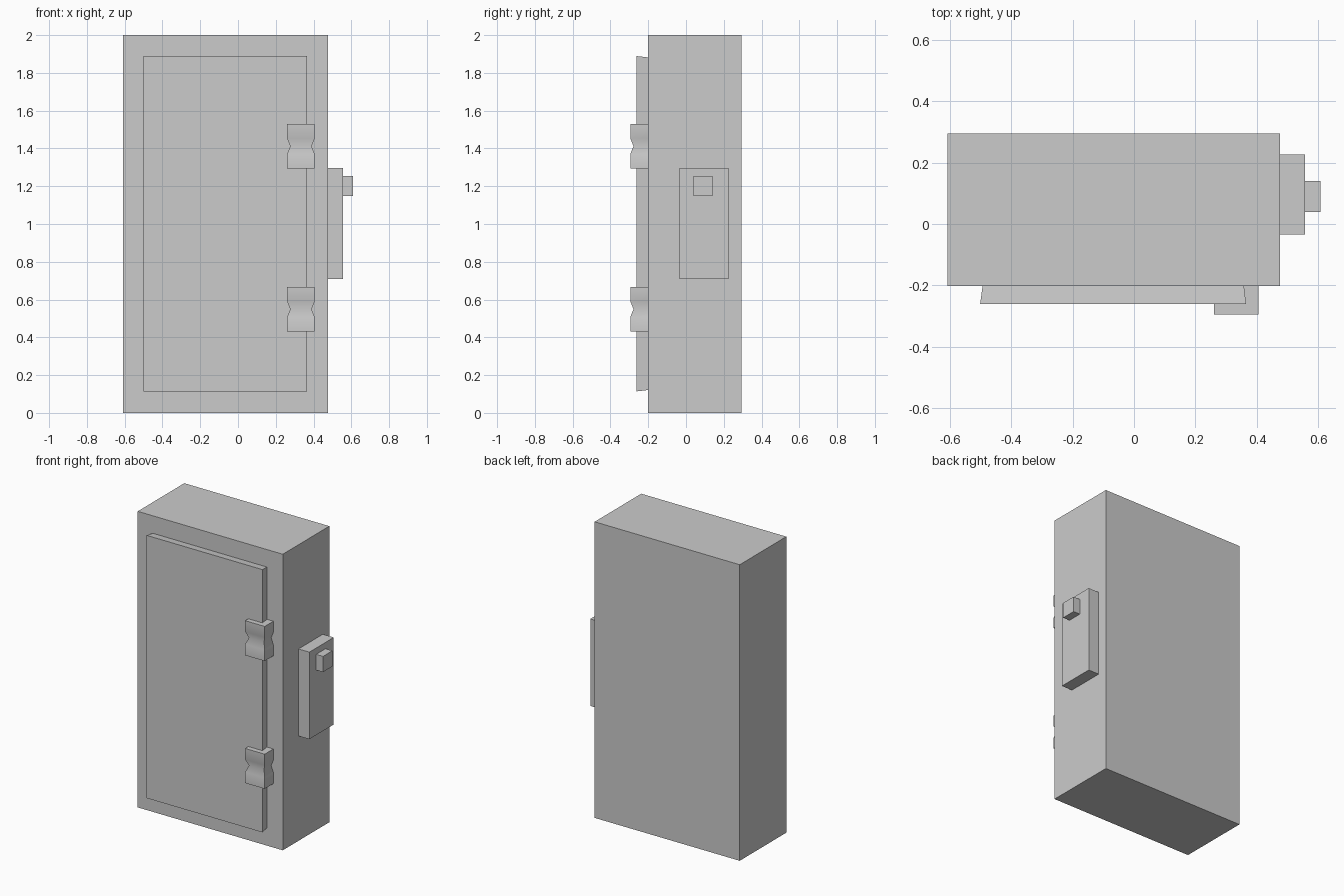
import bpy
import bmesh
import math

if "Cube" in bpy.data.objects:
    bpy.data.objects.remove(bpy.data.objects["Cube"])


def loft(name, rings):
    """Solid made of stacked four-cornered rings, closed at both ends."""
    bm = bmesh.new()
    loops = [[bm.verts.new(p) for p in ring] for ring in rings]
    for a, b in zip(loops, loops[1:]):
        for i in range(4):
            j = (i + 1) % 4
            bm.faces.new((a[i], a[j], b[j], b[i]))
    bm.faces.new(loops[0])
    bm.faces.new(loops[-1])
    bmesh.ops.recalc_face_normals(bm, faces=bm.faces)
    mesh = bpy.data.meshes.new(name)
    bm.to_mesh(mesh)
    bm.free()
    obj = bpy.data.objects.new(name, mesh)
    bpy.context.collection.objects.link(obj)
    return obj


def ring_z(x0, x1, y0, y1, z):
    return [(x0, y0, z), (x1, y0, z), (x1, y1, z), (x0, y1, z)]


def ring_y(x0, x1, z0, z1, y):
    return [(x0, y, z0), (x1, y, z0), (x1, y, z1), (x0, y, z1)]


def box(name, x, y, z):
    return loft(name, [ring_z(*x, *y, z[0]), ring_z(*x, *y, z[1])])


FRONT = -0.202

# Cabinet body
box("cabinet_body", (-0.608, 0.476), (FRONT, 0.295), (0, 2))

# Door panel, flaring slightly toward its outer face
loft("door", [ring_y(-0.493, 0.358, 0.121, 1.882, FRONT),
              ring_y(-0.501, 0.365, 0.114, 1.889, -0.261)])

# Control box on the side with a small knob
box("side_box", (0.476, 0.557), (-0.034, 0.226), (0.708, 1.296))
box("side_knob", (0.557, 0.608), (0.039, 0.14), (1.147, 1.253))

# Hinges: blocks pinched in at the middle
for name, zc in (("lower_hinge", 0.549), ("upper_hinge", 1.412)):
    rings = []
    for dz, inset in ((-0.117, 0), (-0.042, 0), (0, 0.017), (0.042, 0), (0.117, 0)):
        rings.append(ring_z(0.26 + inset, 0.406 - inset, -0.295 + inset, FRONT, zc + dz))
    hinge = loft(name, rings)
    bpy.ops.object.select_all(action='DESELECT')
    hinge.select_set(True)
    bpy.context.view_layer.objects.active = hinge
    bpy.ops.object.shade_smooth_by_angle(angle=math.radians(60))
